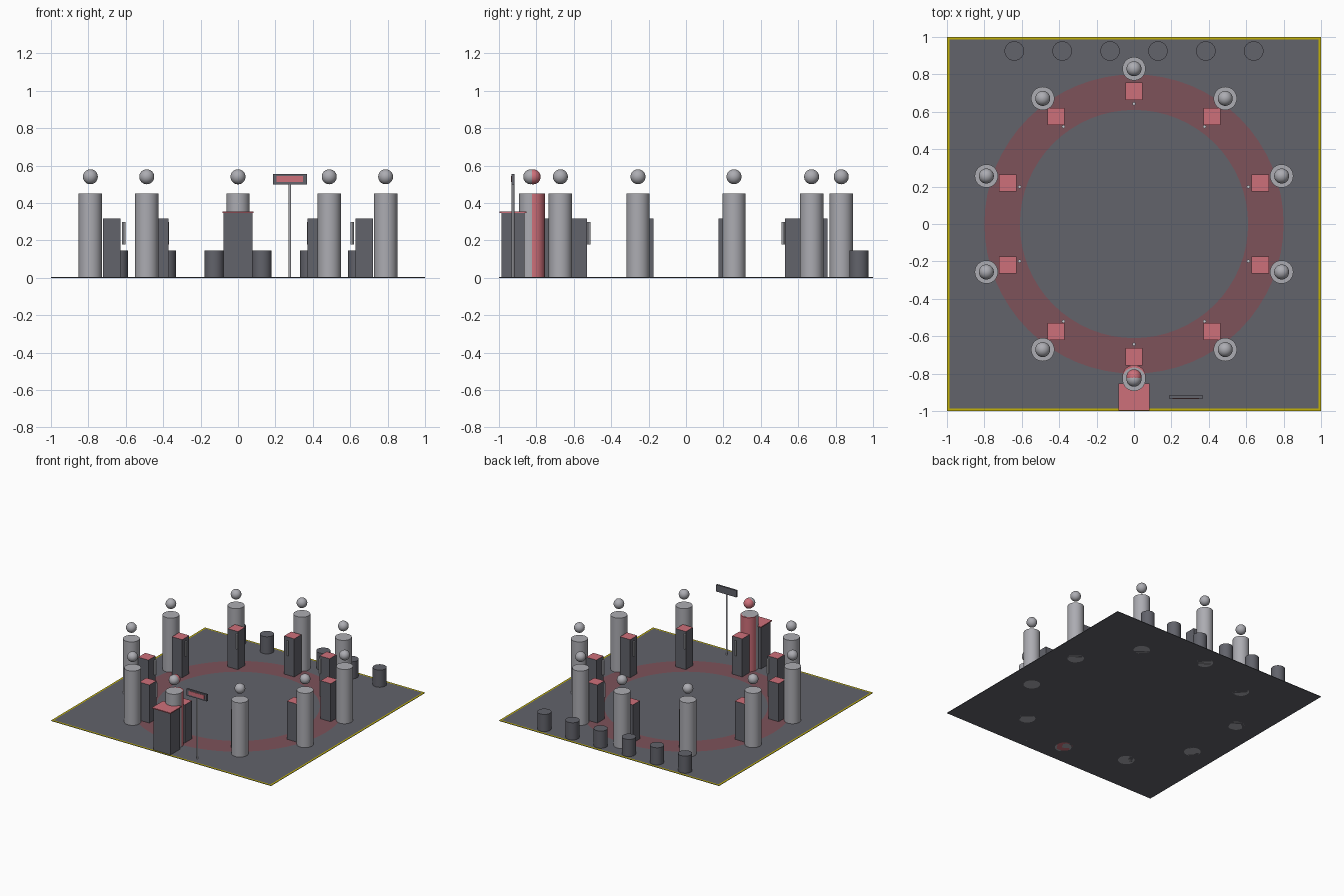
import bpy, bmesh
from math import sin, cos, pi, radians

cube = bpy.data.objects.get("Cube")
if cube:
    bpy.data.objects.remove(cube, do_unlink=True)


def srgb(v):
    return (v / 255 / 12.92) if v < 11 else ((v / 255 + 0.055) / 1.055) ** 2.4


def material(name, *rgb):
    m = bpy.data.materials.new(name)
    m.use_nodes = True
    col = [srgb(v) for v in rgb] + [1]
    m.diffuse_color = col
    m.node_tree.nodes["Principled BSDF"].inputs["Base Color"].default_value = col
    return m


GREY = material("dark grey", 98, 99, 107)
YELLOW = material("yellow edge", 195, 178, 8)
RING = material("dull red", 125, 82, 90)
RED = material("rose red", 206, 112, 122)
PALE = material("pale grey", 172, 172, 178)
WHITE = material("light metal", 205, 206, 212)


def finish(name, mat, smooth=False):
    ob = bpy.context.object
    ob.name = name
    ob.data.materials.append(mat)
    if smooth:
        bpy.ops.object.shade_smooth_by_angle(angle=radians(40))
    return ob


def box(name, mat, x, y, z0, z1, w, d):
    bpy.ops.mesh.primitive_cube_add(size=1, location=(x, y, (z0 + z1) / 2))
    ob = finish(name, mat)
    for v in ob.data.vertices:
        v.co.x *= w
        v.co.y *= d
        v.co.z *= z1 - z0
    return ob


def tube(name, mat, x, y, z0, z1, r, sides=32):
    bpy.ops.mesh.primitive_cylinder_add(vertices=sides, radius=r, depth=z1 - z0,
                                        location=(x, y, (z0 + z1) / 2))
    return finish(name, mat, True)


def figure(name, mat, x, y, top=0.45):
    tube(name + "_body", mat, x, y, 0, top, 0.0625)
    bpy.ops.mesh.primitive_uv_sphere_add(segments=32, ring_count=16, radius=0.04,
                                         location=(x, y, top + 0.09))
    finish(name + "_head", mat, True)


# floor slab with a painted edge
floor = box("floor", GREY, 0, 0, 0, 0.004, 2, 2)
floor.data.materials.append(YELLOW)
bm = bmesh.new()
bm.from_mesh(floor.data)
bm.normal_update()
top = [f for f in bm.faces if f.normal.z > 0.5]
for f in bmesh.ops.inset_region(bm, faces=top, thickness=0.02)["faces"]:
    f.material_index = 1
bm.to_mesh(floor.data)
bm.free()

# flat ring painted on the floor
N = 64
mesh = bpy.data.meshes.new("floor_ring")
verts = [(r * cos(2 * pi * i / N), r * sin(2 * pi * i / N), 0.0055)
         for r in (0.61, 0.8) for i in range(N)]
faces = [(i, N + i, N + (i + 1) % N, (i + 1) % N) for i in range(N)]
mesh.from_pydata(verts, [], faces)
mesh.materials.append(RING)
bpy.context.collection.objects.link(bpy.data.objects.new("floor_ring", mesh))

# ten stations: person, desk and upright handle
for k in range(10):
    a = radians(90 + 36 * k)
    c, s = cos(a), sin(a)
    figure(f"person_{k}", PALE, 0.83 * c, 0.83 * s)
    desk = box(f"desk_{k}", GREY, 0.71 * c, 0.71 * s, 0, 0.318, 0.092, 0.092)
    desk.data.materials.append(RED)
    for f in desk.data.polygons:
        f.material_index = int(f.normal.z > 0.5)
    tube(f"handle_{k}", WHITE, 0.643 * c, 0.643 * s, 0.178, 0.298, 0.009, 8)

# host and the larger front desk
figure("host", RED, 0, -0.817, 0.4495)
box("front_desk", GREY, 0, -0.925, 0, 0.346, 0.156, 0.125)
box("front_desk_top", RED, 0, -0.925, 0.346, 0.354, 0.168, 0.144)

# sign on a pole
tube("sign_pole", PALE, 0.277, -0.925, 0, 0.505, 0.007, 12)
box("sign_board", GREY, 0.277, -0.925, 0.5, 0.556, 0.182, 0.014)
box("sign_panel", RED, 0.277, -0.9335, 0.513, 0.545, 0.142, 0.004)

# row of stools at the back
for i in range(6):
    tube(f"stool_{i}", GREY, -0.64 + 0.256 * i, 0.925, 0, 0.145, 0.052)
